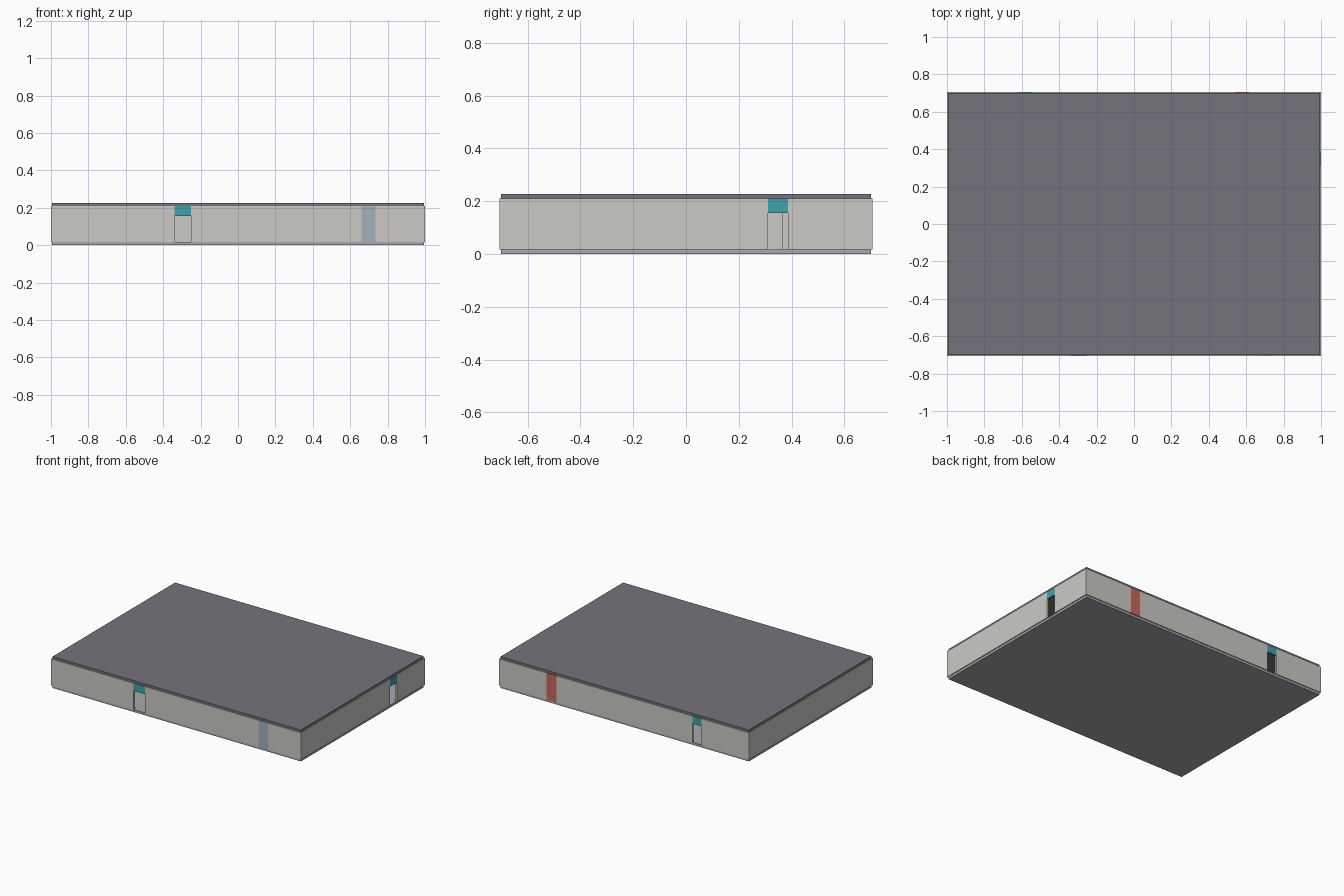
import bpy

if "Cube" in bpy.data.objects:
    bpy.data.objects.remove(bpy.data.objects["Cube"])

T = 0.013                     # wall thickness
FX, FY = 0.9935, 0.70         # wall centre lines, also the slab edges
Z0, ZD, Z1, Z2 = 0.017, 0.156, 0.211, 0.227   # floor top, door head, wall top, roof top


def material(name, r, g, b):
    m = bpy.data.materials.new(name)
    m.diffuse_color = (r, g, b, 1)
    m.use_nodes = True
    m.node_tree.nodes["Principled BSDF"].inputs["Base Color"].default_value = m.diffuse_color
    return m


WALL = material("wall_plaster", .60, .59, .56)
ROOF = material("roof_grey", .18, .175, .20)
FLOOR = material("floor_grey", .40, .40, .42)
TEAL = material("teal", .05, .36, .43)
RED = material("red", .58, .14, .11)
BLUE = material("pale_blue", .36, .44, .50)


def box(name, x, y, z, mat):
    bpy.ops.mesh.primitive_cube_add(
        size=1, location=[(a + b) / 2 for a, b in (x, y, z)])
    o = bpy.context.object
    o.name = name
    o.scale = [b - a for a, b in (x, y, z)]
    bpy.ops.object.transform_apply(location=False, rotation=False, scale=True)
    o.data.materials.append(mat)
    return o


def wall(side, axis, at, lo, hi, openings=()):
    """Wall along an axis, split by (start, end, kind, material) sections."""
    def piece(name, a, b, z, mat):
        across = (at - T / 2, at + T / 2)
        x, y = ((a, b), across) if axis == "x" else (across, (a, b))
        box(f"{side}_{name}", x, y, z, mat)

    pos = lo
    for a, b, kind, mat in sorted(openings, key=lambda s: s[0]):
        piece("wall", pos, a, (Z0, Z1), WALL)
        # a door leaves a gap under its head, a panel is full height
        piece(kind, a, b, (ZD if kind == "door_head" else Z0, Z1), mat)
        pos = b
    piece("wall", pos, hi, (Z0, Z1), WALL)


# floor and roof slabs
box("floor_slab", (-FX, FX), (-FY, FY), (0, Z0), FLOOR)
box("roof_slab", (-FX, FX), (-FY, FY), (Z1, Z2), ROOF)

# outer walls
X, Y = FX + T / 2, FY - T / 2
wall("front", "x", -FY, -X, X, [(-.34, -.25, "door_head", TEAL),
                                (.66, .735, "window_panel", BLUE)])
wall("back", "x", FY, -X, X, [(-.62, -.545, "door_head", TEAL),
                              (.54, .62, "hatch_panel", RED)])
wall("right", "y", FX, -Y, Y, [(.31, .386, "door_head", TEAL)])
wall("left", "y", -FX, -Y, Y)

# inner partition glimpsed through the right door
wall("inner", "y", .2, -Y, .367)
